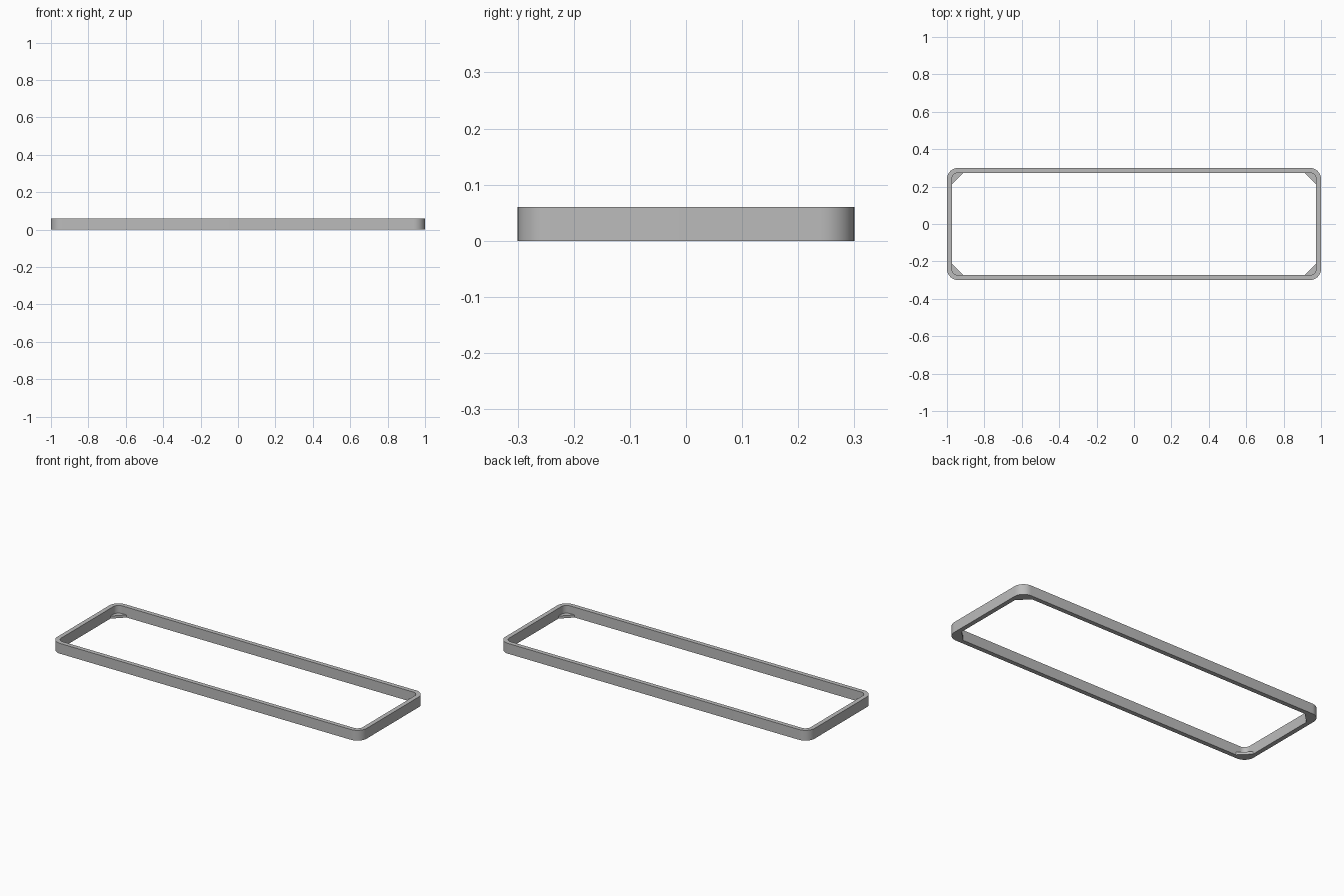
import bpy
import bmesh
from math import pi, sin, cos, radians
from mathutils import Vector

HALF_X, HALF_Y, HEIGHT = 1.0, 0.3, 0.06
WALL, RADIUS, STEPS = 0.026, 0.06, 10
GUSSET_LEG, GUSSET_THICK = 0.062, 0.015

cube = bpy.data.objects.get("Cube")
if cube:
    bpy.data.objects.remove(cube, do_unlink=True)

grey = bpy.data.materials.new("plain_grey")
grey.use_nodes = True
colour = (0.5, 0.5, 0.5, 1)
grey.diffuse_color = colour
grey.node_tree.nodes["Principled BSDF"].inputs["Base Color"].default_value = colour


def corner_arc(sx, sy, inset):
    """Counter-clockwise rounded corner in the quadrant (sx, sy)."""
    r = RADIUS - inset
    start = {(1, 1): 0, (-1, 1): 1, (-1, -1): 2, (1, -1): 3}[sx, sy] * pi / 2
    centre = Vector((sx * (HALF_X - RADIUS), sy * (HALF_Y - RADIUS), 0))
    angles = [start + pi / 2 * i / STEPS for i in range(STEPS + 1)]
    return [centre + Vector((r * cos(a), r * sin(a), 0)) for a in angles]


QUADRANTS = [(1, 1), (-1, 1), (-1, -1), (1, -1)]


def finish(bm, name):
    bmesh.ops.recalc_face_normals(bm, faces=bm.faces)
    mesh = bpy.data.meshes.new(name)
    bm.to_mesh(mesh)
    bm.free()
    mesh.materials.append(grey)
    obj = bpy.data.objects.new(name, mesh)
    bpy.context.collection.objects.link(obj)
    bpy.ops.object.select_all(action="DESELECT")
    obj.select_set(True)
    bpy.context.view_layer.objects.active = obj
    bpy.ops.object.shade_smooth_by_angle(angle=radians(30))
    return obj


# Rounded rectangular frame: four loops bridged into a closed ring
bm = bmesh.new()
loops = []
for inset, z in ((0, 0), (0, HEIGHT), (WALL, HEIGHT), (WALL, 0)):
    outline = [p for q in QUADRANTS for p in corner_arc(*q, inset)]
    loops.append([bm.verts.new((p.x, p.y, z)) for p in outline])
for k, a in enumerate(loops):
    b = loops[(k + 1) % len(loops)]
    for i in range(len(a)):
        j = (i + 1) % len(a)
        bm.faces.new((a[i], a[j], b[j], b[i]))
finish(bm, "frame")

# Thin triangular plates across the inside corners, flush with the bottom
NAMES = ["back_left", "back_right", "front_right", "front_left"]
for (sx, sy), name in zip(QUADRANTS, NAMES):
    bm = bmesh.new()
    arc = corner_arc(sx, sy, WALL)
    inner = Vector((sx * (HALF_X - WALL), sy * (HALF_Y - WALL), 0))
    along_x = inner - Vector((sx * GUSSET_LEG, 0, 0))
    along_y = inner - Vector((0, sy * GUSSET_LEG, 0))
    ends = [along_y, along_x] if sx * sy > 0 else [along_x, along_y]
    outline = [ends[0]] + arc + [ends[1]]
    face = bm.faces.new([bm.verts.new(p) for p in outline])
    result = bmesh.ops.extrude_face_region(bm, geom=[face])
    top = [v for v in result["geom"] if isinstance(v, bmesh.types.BMVert)]
    bmesh.ops.translate(bm, verts=top, vec=(0, 0, GUSSET_THICK))
    if not any(all(v.co.z < 1e-6 for v in f.verts) for f in bm.faces):
        bm.faces.new([v for v in bm.verts if v.co.z < 1e-6])
    finish(bm, "corner_gusset_" + name)
